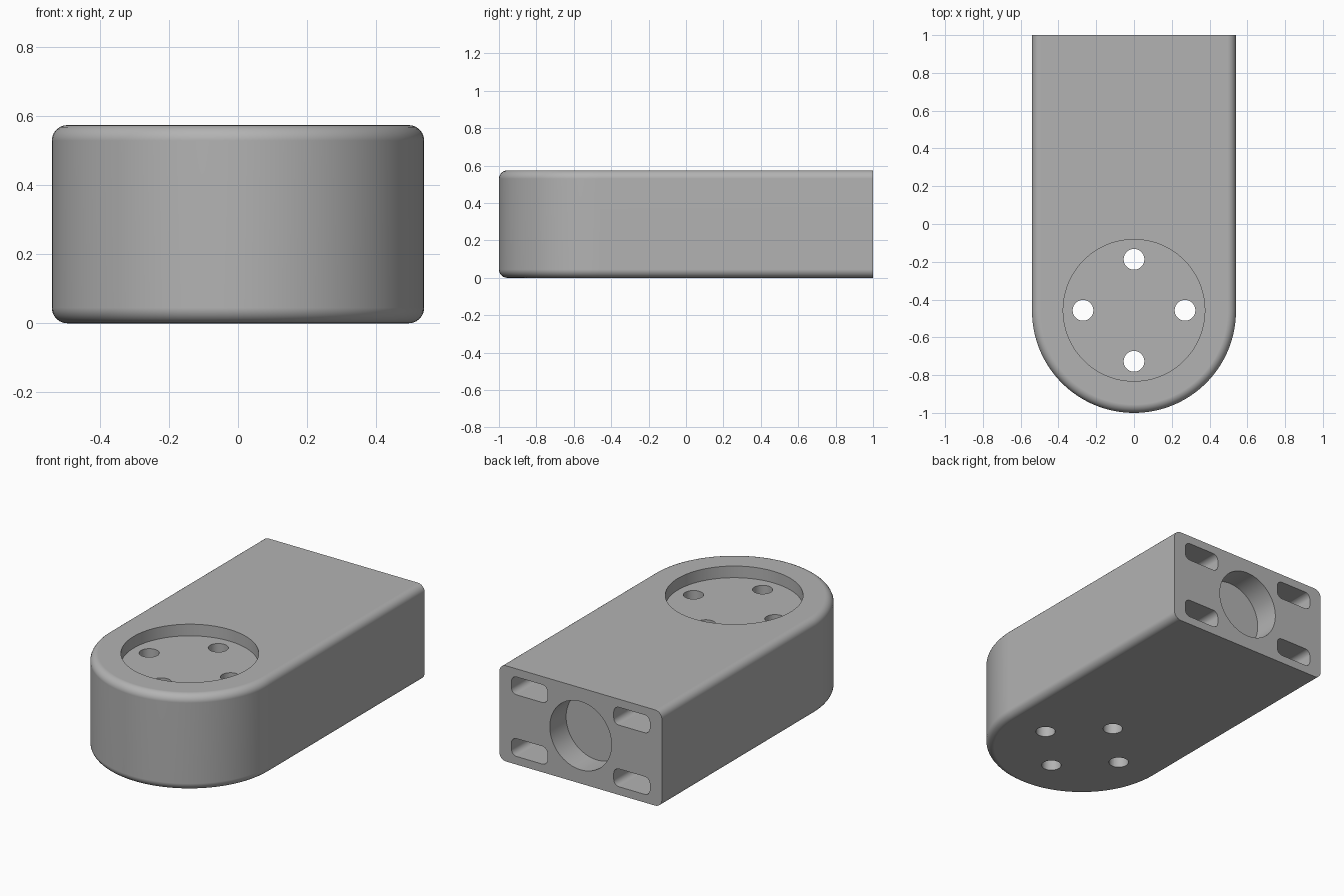
import bpy, bmesh, math
from mathutils import Matrix, Vector

if "Cube" in bpy.data.objects:
    bpy.data.objects.remove(bpy.data.objects["Cube"], do_unlink=True)

HALF, HEIGHT, BACK = 0.54, 0.575, 1.0
CENTRE = -0.457            # centre of the rounded end
MID = HEIGHT / 2

grey = bpy.data.materials.new("plain grey")
grey.use_nodes = True
colour = (0.45, 0.45, 0.45, 1)
grey.diffuse_color = colour
grey.node_tree.nodes["Principled BSDF"].inputs["Base Color"].default_value = colour


def arc(cx, cy, r, start, end, steps):
    return [(cx + r * math.cos(start + (end - start) * i / steps),
             cy + r * math.sin(start + (end - start) * i / steps))
            for i in range(steps + 1)]


def prism(outline, depth):
    """Extrude a closed outline upward from z = 0."""
    bm = bmesh.new()
    base = bm.faces.new([bm.verts.new((x, y, 0)) for x, y in outline])
    top = bmesh.ops.extrude_face_region(bm, geom=[base], use_keep_orig=True)["geom"]
    bmesh.ops.translate(bm, vec=(0, 0, depth),
                        verts=[v for v in top if isinstance(v, bmesh.types.BMVert)])
    bmesh.ops.recalc_face_normals(bm, faces=bm.faces)
    return bm


def add_object(name, bm):
    mesh = bpy.data.meshes.new(name)
    bm.to_mesh(mesh)
    bm.free()
    mesh.materials.append(grey)
    obj = bpy.data.objects.new(name, mesh)
    bpy.context.collection.objects.link(obj)
    return obj


def circle(r, steps):
    return arc(0, 0, r, 0, math.tau, steps)[:-1]


def rounded_rectangle(w, h, r, steps):
    points = []
    for i, (sx, sy) in enumerate([(1, 1), (-1, 1), (-1, -1), (1, -1)]):
        points += arc(sx * (w / 2 - r), sy * (h / 2 - r), r,
                      i * math.pi / 2, (i + 1) * math.pi / 2, steps)
    return points


def cut(body, outline, depth, place):
    """Subtract an extruded outline from the body."""
    bm = prism(outline, depth)
    bm.transform(place)
    cutter = add_object("cutter", bm)
    cutter.hide_render = True
    mod = body.modifiers.new("cut", "BOOLEAN")
    mod.operation, mod.solver, mod.object = "DIFFERENCE", "EXACT", cutter
    bpy.context.view_layer.objects.active = body
    bpy.ops.object.modifier_apply(modifier=mod.name)
    bpy.data.objects.remove(cutter, do_unlink=True)


# Body: half-round front, square back, rims rounded everywhere but the back
outline = [(HALF, BACK), (-HALF, BACK)]
outline += arc(0, HALF - 1, HALF, math.pi, math.tau, 64)
bm = prism(outline, HEIGHT)
rim = [e for e in bm.edges
       if abs(e.verts[0].co.z - e.verts[1].co.z) < 0.001
       and min(v.co.y for v in e.verts) < BACK - 0.001]
bmesh.ops.bevel(bm, geom=rim, offset=0.045, segments=6, profile=0.5,
                affect="EDGES", clamp_overlap=True)
body = add_object("housing_body", bm)

# Round recess in the top, with four through holes
cut(body, circle(0.375, 96), 0.2, Matrix.Translation((0, CENTRE, HEIGHT - 0.07)))
for i in range(4):
    a = i * math.pi / 2
    cut(body, circle(0.055, 32), 1,
        Matrix.Translation((0.27 * math.cos(a), CENTRE + 0.27 * math.sin(a), -0.2)))


def into_back(x, z, depth):
    return Matrix.Translation((x, BACK - depth, z)) @ Matrix.Rotation(-math.pi / 2, 4, "X")


# Round socket and four rounded slots in the back
cut(body, circle(0.205, 64), 0.3, into_back(0, MID, 0.155))
for sx in (-1, 1):
    for sz in (-1, 1):
        cut(body, rounded_rectangle(0.24, 0.107, 0.035, 6), 0.6,
            into_back(sx * 0.34, MID + sz * 0.185, 0.4))

# Smooth curves, crisp edges, flat large faces
bpy.ops.object.select_all(action="DESELECT")
body.select_set(True)
bpy.context.view_layer.objects.active = body
bpy.ops.object.shade_smooth_by_angle(angle=math.radians(30))
flat = body.modifiers.new("flat_faces", "WEIGHTED_NORMAL")
flat.keep_sharp = True
